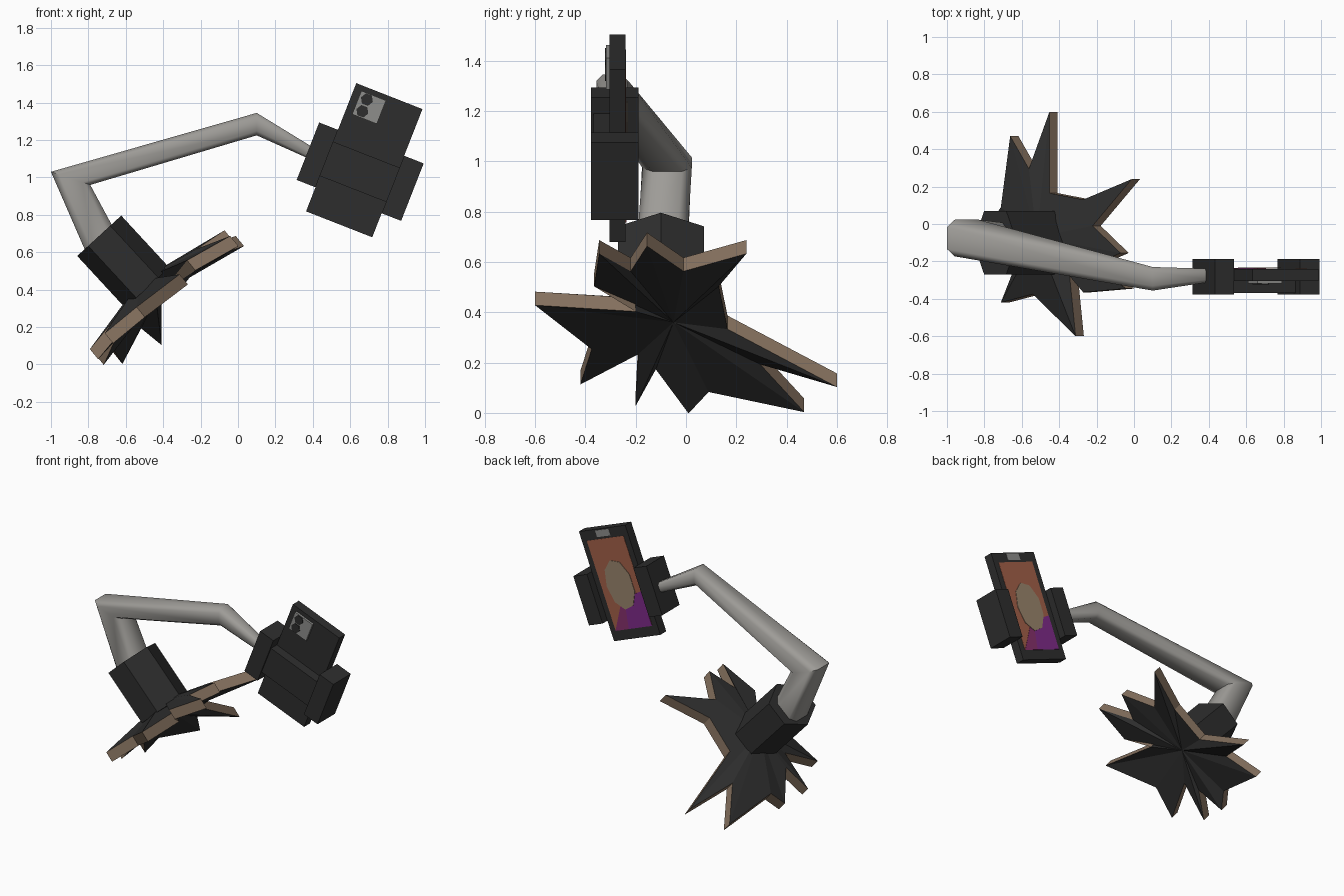
import bpy, bmesh, math
from mathutils import Matrix, Vector

cube = bpy.data.objects.get("Cube")
if cube:
    bpy.data.objects.remove(cube, do_unlink=True)


def material(name, rgb):
    m = bpy.data.materials.new(name)
    m.use_nodes = True
    m.diffuse_color = (*rgb, 1)
    m.node_tree.nodes["Principled BSDF"].inputs["Base Color"].default_value = (*rgb, 1)
    return m


DARK = material("charcoal", (0.027, 0.027, 0.027))
BROWN = material("brown", (0.25, 0.175, 0.12))
ARM = material("warm grey", (0.34, 0.33, 0.31))
SILVER = material("silver", (0.27, 0.27, 0.26))
ORANGE = material("burnt orange", (0.36, 0.115, 0.065))
PURPLE = material("purple", (0.21, 0.024, 0.25))
MAGENTA = material("magenta", (0.24, 0.03, 0.15))
TAN = material("tan", (0.32, 0.23, 0.15))


def finish(name, bm, mats, matrix=Matrix()):
    bmesh.ops.recalc_face_normals(bm, faces=bm.faces)
    mesh = bpy.data.meshes.new(name)
    bm.to_mesh(mesh)
    bm.free()
    for m in mats:
        mesh.materials.append(m)
    ob = bpy.data.objects.new(name, mesh)
    ob.matrix_world = matrix
    bpy.context.collection.objects.link(ob)
    return ob


def loft(bm, rings, caps=True):
    """Skin a list of equal point rings with quads."""
    rows = [[bm.verts.new(p) for p in ring] for ring in rings]
    n = len(rows[0])
    for a, b in zip(rows, rows[1:]):
        for i in range(n):
            j = (i + 1) % n
            bm.faces.new((a[i], a[j], b[j], b[i]))
    if caps:
        bm.faces.new(rows[0])
        bm.faces.new(rows[-1])
    return rows


# Tilted frame shared by the phone and its holder
TILT = Matrix.Translation((0.675, -0.272, 1.092)) @ Matrix.Rotation(math.radians(21.4), 4, "Y")


def prism(name, outline, y0, y1, mat):
    bm = bmesh.new()
    loft(bm, [[(u, y, v) for u, v in outline] for y in (y0, y1)])
    return finish(name, bm, [mat], TILT)


def rect(u0, u1, v0, v1):
    return [(u0, v0), (u1, v0), (u1, v1), (u0, v1)]


def oval(u, v, ru, rv, n):
    return [(u + ru * math.cos(math.tau * i / n), v + rv * math.sin(math.tau * i / n))
            for i in range(n)]


# Phone and holder
FRONT, BACK = 0.032, -0.032
prism("phone_body", rect(-0.19, 0.19, -0.368, 0.368), BACK, FRONT, DARK)
prism("left_clamp", rect(0.19, 0.302, -0.23, 0.1), -0.106, 0.084, DARK)
prism("right_clamp", rect(-0.298, -0.19, -0.23, 0.1), -0.106, 0.084, DARK)
prism("clamp_bar", rect(-0.19, 0.19, -0.165, 0.032), -0.096, BACK, DARK)
prism("camera_plate", rect(-0.15, -0.008, 0.205, 0.34), -0.047, BACK, SILVER)
for i, v in enumerate((0.307, 0.24)):
    prism(f"camera_lens_{i + 1}", oval(-0.105, v, 0.034, 0.034, 6), -0.051, -0.047, DARK)

# Screen picture, in thin layers
prism("screen", rect(-0.15, 0.15, -0.302, 0.302), FRONT, 0.034, ORANGE)
prism("speaker", rect(-0.05, 0.06, 0.316, 0.36), FRONT, 0.034, SILVER)
prism("purple_panel", [(-0.15, -0.07), (-0.15, -0.302), (0.04, -0.302), (0, -0.1)], 0.034, 0.036, PURPLE)
prism("magenta_panel", [(0.15, -0.302), (0.04, -0.302), (0, -0.1), (0.03, -0.12)], 0.034, 0.036, MAGENTA)
prism("oval_picture", oval(-0.003, -0.008, 0.107, 0.168, 9), 0.036, 0.039, TAN)

# Bent arm: centre, half width across the bend, half depth in y
ARM_RINGS = [
    ((-0.725, -0.095, 0.635), (0.075, 0, 0.065), 0.1),
    ((-0.895, -0.075, 0.995), (0.105, 0, -0.035), 0.098),
    ((0.1, -0.293, 1.285), (0, 0, 0.06), 0.063),
    ((0.39, -0.275, 1.13), (0.015, 0, 0.028), 0.036),
]
SECTION = [(1, 0.6), (0.6, 1), (-0.6, 1), (-1, 0.6), (-1, -0.6), (-0.6, -1), (0.6, -1), (1, -0.6)]
bm = bmesh.new()
rings = []
for k, (c, half, depth) in enumerate(ARM_RINGS):
    # the half vector flips at the elbow so that the sides stay in line
    h = Vector(half) * (1 if k < 2 else -1)
    rings.append([Vector(c) + h * a + Vector((0, depth * b, 0)) for a, b in SECTION])
loft(bm, rings)
arm = finish("arm", bm, [ARM])
arm.data.shade_smooth()
arm.data.set_sharp_from_angle(angle=math.radians(62))

# Six-sided socket
across = Vector((0.735, 0, 0.675))
bm = bmesh.new()
loft(bm, [[Vector(c) + across * (0.16 * math.cos(a)) + Vector((0, 0.197 * math.sin(a), 0))
           for a in (math.tau * i / 6 for i in range(6))]
          for c in ((-0.742, -0.1, 0.688), (-0.485, -0.1, 0.41))])
finish("socket", bm, [DARK])

# Jagged splintered base: tips and valleys around the rim
RIM = [
    (-0.43, 0.6, 0.13), (-0.54, 0.295, 0.22), (-0.64, 0.47, 0.03), (-0.69, 0.09, 0.11),
    (-0.74, 0.01, 0.025), (-0.66, -0.12, 0.2), (-0.77, -0.2, 0.055), (-0.6, -0.19, 0.26),
    (-0.69, -0.42, 0.14), (-0.52, -0.375, 0.28), (-0.29, -0.6, 0.455), (-0.33, -0.2, 0.43),
    (-0.25, -0.365, 0.53), (-0.02, -0.345, 0.66), (-0.2, -0.22, 0.59), (-0.05, -0.155, 0.69),
    (-0.2, -0.01, 0.59), (0.01, 0.24, 0.66), (-0.25, 0.13, 0.53), (-0.43, 0.165, 0.36),
]
offset = Vector((-0.022, 0, 0.027))
bm = bmesh.new()
low, high = loft(bm, [[Vector(p) + offset * s for p in RIM] for s in (-1, 1)], caps=False)
for row, centre in ((low, (-0.44, -0.05, 0.36)), (high, (-0.52, -0.07, 0.45))):
    hub = bm.verts.new(centre)
    for a, b in zip(row, row[1:] + row[:1]):
        bm.faces.new((a, b, hub)).material_index = 1
finish("splintered_base", bm, [BROWN, DARK])
